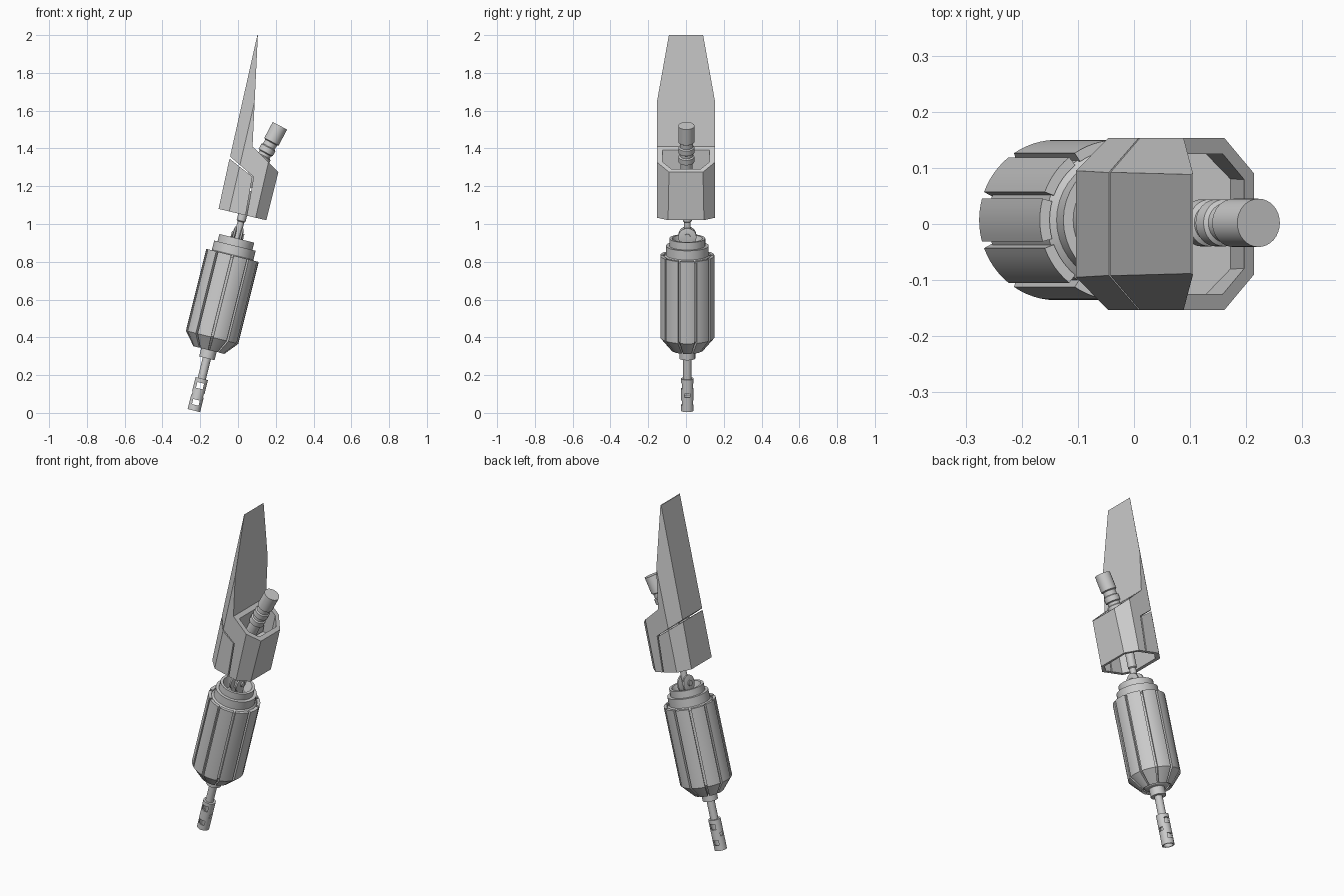
import bpy, bmesh
from math import radians, pi, sin, cos
from mathutils import Matrix, Vector

cube = bpy.data.objects.get("Cube")
if cube:
    bpy.data.objects.remove(cube, do_unlink=True)

grey = bpy.data.materials.new("plain_grey")
grey.use_nodes = True
grey.diffuse_color = (0.6, 0.6, 0.6, 1)
grey.node_tree.nodes["Principled BSDF"].inputs["Base Color"].default_value = (0.6, 0.6, 0.6, 1)

# Frames: tilted lower body, upper casing axis, and upper nozzle
BODY = Matrix.Translation((-0.234, 0.007, 0.012)) @ Matrix.Rotation(radians(14), 4, 'Y')
BARREL = Matrix.Translation((0.222, 0.002, 1.52)) @ Matrix.Rotation(radians(28), 4, 'Y')
TILT = radians(13)
ACROSS = Vector((cos(TILT), 0, -sin(TILT)))


def finish(name, bm, matrix=Matrix(), smooth=True):
    bmesh.ops.recalc_face_normals(bm, faces=bm.faces)
    mesh = bpy.data.meshes.new(name)
    bm.to_mesh(mesh)
    bm.free()
    mesh.materials.append(grey)
    obj = bpy.data.objects.new(name, mesh)
    bpy.context.collection.objects.link(obj)
    obj.matrix_world = matrix
    bpy.ops.object.select_all(action='DESELECT')
    obj.select_set(True)
    bpy.context.view_layer.objects.active = obj
    if smooth:
        bpy.ops.object.shade_smooth_by_angle(angle=radians(30))
    return obj


def lathe(name, profile, matrix, segs=40, closed=False, arc=None):
    """Revolve (radius, height) points; arc=(start, end) makes a capped wedge."""
    bm = bmesh.new()
    a0, a1 = arc or (0, 2 * pi)
    count = segs + 1 if arc else segs
    rings = []
    for i in range(count):
        a = a0 + (a1 - a0) * i / segs
        rings.append([bm.verts.new((r * cos(a), r * sin(a), h)) for r, h in profile])
    n = len(profile)
    for i in range(segs):
        p, q = rings[i], rings[(i + 1) % count]
        for j in range(n if closed else n - 1):
            k = (j + 1) % n
            bm.faces.new((p[j], q[j], q[k], p[k]))
    if arc:
        bm.faces.new(rings[0])
        bm.faces.new(rings[-1])
    elif not closed:
        bm.faces.new([r[0] for r in rings])
        bm.faces.new([r[-1] for r in rings])
    return finish(name, bm, matrix)


def box(name, size, matrix):
    bm = bmesh.new()
    bmesh.ops.create_cube(bm, size=1, matrix=Matrix.Diagonal((*size, 1)))
    return finish(name, bm, matrix, False)


def slab(name, outline, half, corners):
    """Extrude an x-z outline across y; corners = (edge point, side, flat half width)."""
    bm = bmesh.new()
    face = bm.faces.new([bm.verts.new((x, -half, z)) for x, z in outline])
    new = bmesh.ops.extrude_face_region(bm, geom=[face])["geom"]
    bmesh.ops.translate(bm, vec=(0, 2 * half, 0),
                        verts=[v for v in new if isinstance(v, bmesh.types.BMVert)])
    bmesh.ops.recalc_face_normals(bm, faces=bm.faces)
    for (x, z), side, flat in corners:
        for y in (-1, 1):
            cut = bmesh.ops.bisect_plane(
                bm, geom=bm.verts[:] + bm.edges[:] + bm.faces[:], dist=1e-6,
                plane_co=(x, y * flat, z), plane_no=ACROSS * side + Vector((0, y, 0)),
                clear_outer=True)["geom_cut"]
            edges = [e for e in cut if isinstance(e, bmesh.types.BMEdge)]
            bmesh.ops.edgeloop_fill(bm, edges=edges)
    return finish(name, bm, smooth=False)


def carve(target, cutter):
    mod = target.modifiers.new("carve", 'BOOLEAN')
    mod.operation = 'DIFFERENCE'
    mod.solver = 'EXACT'
    mod.object = cutter
    bpy.ops.object.select_all(action='DESELECT')
    bpy.context.view_layer.objects.active = target
    target.select_set(True)
    bpy.ops.object.modifier_apply(modifier=mod.name)


def discard(obj):
    bpy.data.objects.remove(obj, do_unlink=True)


# Lower body: core with collars and open cup, wrapped by ten bent panels
lathe("body_core", [(.042, .285), (.042, .33), (.06, .335), (.128, .405), (.128, .835),
                    (.113, .85), (.113, .9), (.095, .9), (.095, .94), (.08, .94), (.06, .88)], BODY)
for i in range(10):
    mid = radians(36 * i)
    lathe(f"body_panel_{i + 1}", [(.143, .847), (.143, .4), (.084, .33), (.072, .337), (.125, .41),
                                  (.125, .847)], BODY, 6, True,
          (mid - radians(15.5), mid + radians(15.5)))

# Lower stem and slotted tip
lathe("lower_stem", [(.022, .165), (.022, .29)], BODY, 24)
tip = lathe("slotted_tip", [(.034, 0), (.034, .175), (.022, .175), (.022, .168), (.026, .168),
                            (.026, 0)], BODY, 32, True)
for height, size in ((.136, (.036, .1, .032)), (.09, (.1, .03, .02)), (.045, (.036, .1, .028))):
    cutter = box("slot_cutter", size, BODY @ Matrix.Translation((0, 0, height)))
    bpy.context.view_layer.update()
    carve(tip, cutter)
    discard(cutter)

# Hinge: two rounded ears on feet, a pin and the connecting rod
for side, label in ((-1, "right"), (1, "left")):
    ear = BODY @ Matrix.Translation((side * .019, 0, .952)) @ Matrix.Rotation(pi / 2, 4, 'Y')
    lathe(f"hinge_ear_{label}", [(.03, -.008), (.048, -.004), (.048, .004), (.03, .008)], ear, 28)
    box(f"hinge_foot_{label}", (.012, .06, .08),
        BODY @ Matrix.Translation((side * .019, 0, .91)))
lathe("hinge_pin", [(.016, -.034), (.016, .034)],
      BODY @ Matrix.Translation((0, 0, .955)) @ Matrix.Rotation(pi / 2, 4, 'Y'), 20)
lathe("connecting_rod", [(.018, .92), (.018, 1.03), (.024, 1.035), (.024, 1.2)], BODY, 24)

# Upper casing: blade with box, and the separate lower panel behind a seam
left = ((-.103, 1.08), -1, .095)
right = ((.15, 1.02), 1, .095)
casing = slab("blade_casing", [(-.042, 1.357), (.102, 1.998), (.105, 2.0), (.077, 1.41),
                               (.214, 1.275), (.15, 1.02), (.047, 1.044), (.083, 1.25)],
              .153, [left, right])
panel = slab("casing_panel", [(-.103, 1.08), (-.045, 1.346), (.076, 1.25), (.04, 1.046)],
             .153, [left])

# Hollow the casing from above and below
top_cut = slab("top_pocket_cutter", [(.055, 1.22), (.172, 1.19), (.222, 1.4), (.098, 1.4)],
               .125, [((.194, 1.285), 1, .08)])
low_cut = slab("low_pocket_cutter", [(-.093, 1.0), (.117, .95), (.158, 1.13), (-.053, 1.18)],
               .133, [((-.079, 1.06), -1, .085), ((.132, 1.02), 1, .085)])
bpy.context.view_layer.update()
carve(casing, top_cut)
carve(casing, low_cut)
carve(panel, low_cut)
discard(top_cut)
discard(low_cut)

# Upper nozzle, stepped with grooves, rising out of the pocket
lathe("upper_nozzle", [(.032, -.36), (.032, -.22), (.042, -.215), (.042, -.185), (.034, -.18),
                       (.034, -.165), (.042, -.16), (.042, -.13), (.035, -.125),
                       (.035, -.1), (.043, -.095), (.043, 0)], BARREL, 32)
